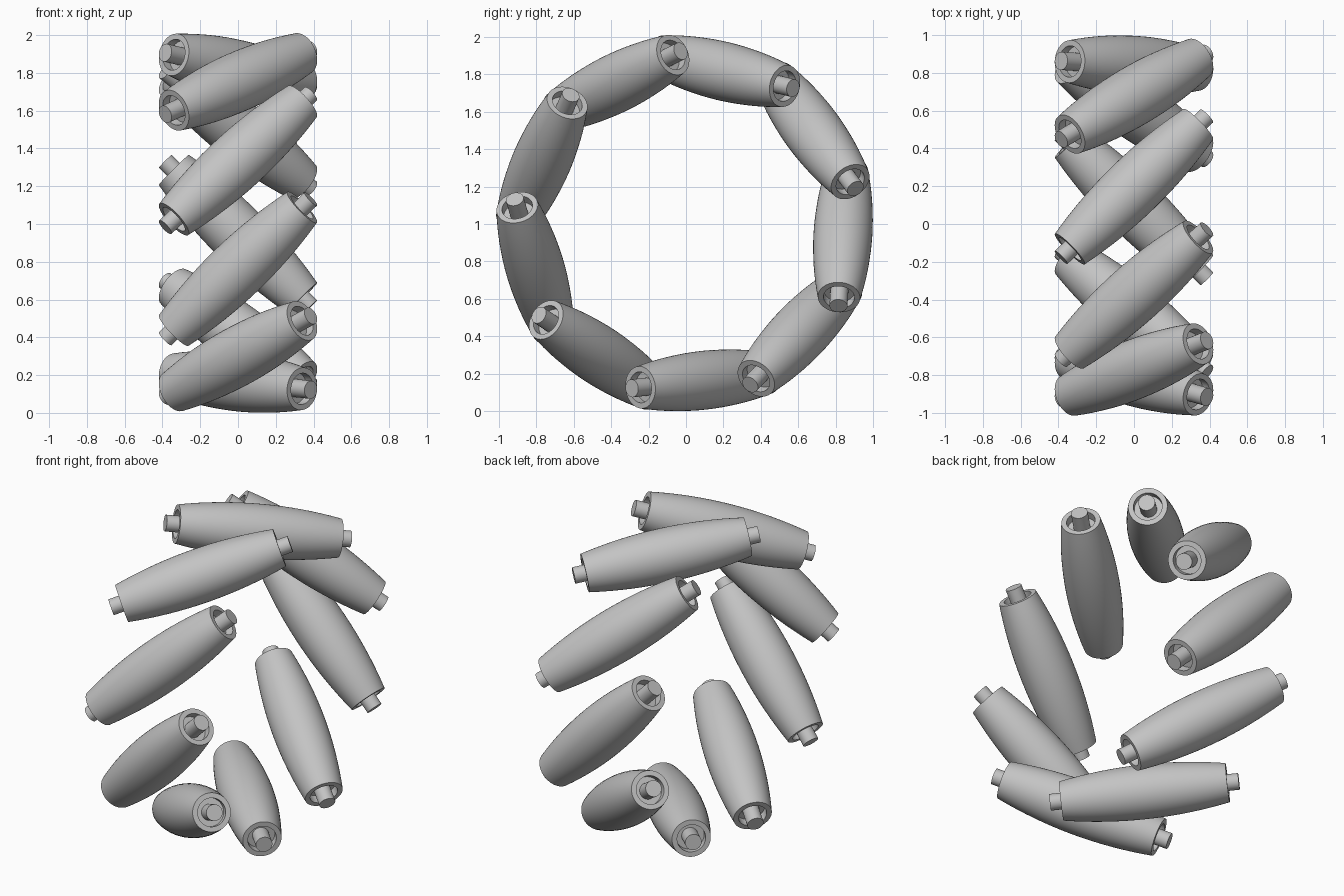
import bpy, bmesh, math
from mathutils import Matrix, Vector

if "Cube" in bpy.data.objects:
    bpy.data.objects.remove(bpy.data.objects["Cube"])

ROLLERS = 9
RING_RADIUS = 0.84       # wheel centre to roller axis
FIRST_ANGLE = math.radians(36.4)
HALF_LENGTH = 0.48
MID_RADIUS, END_RADIUS = 0.157, 0.113
BORE_RADIUS, BORE_DEPTH = 0.083, 0.05
PIN_RADIUS, PIN_HALF = 0.048, 0.545
SIDES = 48

grey = bpy.data.materials.new("plain grey")
grey.use_nodes = True
colour = (0.55, 0.55, 0.55, 1)
grey.diffuse_color = colour
grey.node_tree.nodes["Principled BSDF"].inputs["Base Color"].default_value = colour


def lathe(name, profile):
    """Spin a (radius, height) profile about local z into a mesh."""
    bm = bmesh.new()
    verts = [bm.verts.new((r, 0, z)) for r, z in profile]
    edges = [bm.edges.new(pair) for pair in zip(verts, verts[1:])]
    bmesh.ops.spin(bm, geom=verts + edges, cent=(0, 0, 0), axis=(0, 0, 1),
                   angle=math.tau, steps=SIDES)
    bmesh.ops.remove_doubles(bm, verts=bm.verts, dist=0.0001)
    bmesh.ops.recalc_face_normals(bm, faces=bm.faces)
    mesh = bpy.data.meshes.new(name)
    bm.to_mesh(mesh)
    bm.free()
    mesh.materials.append(grey)
    return mesh


# Barrel roller with a recessed socket in each end
barrel = []
for i in range(17):
    t = i / 8 - 1
    barrel.append((MID_RADIUS - (MID_RADIUS - END_RADIUS) * t * t, HALF_LENGTH * t))
floor = HALF_LENGTH - BORE_DEPTH
lower = [(0, -floor), (BORE_RADIUS, -floor), (BORE_RADIUS, -HALF_LENGTH)]
upper = [(r, -z) for r, z in reversed(lower)]
roller_mesh = lathe("roller", lower + barrel + upper)

# Axle pin projecting from both ends
pin_mesh = lathe("axle_pin", [(0, -PIN_HALF), (PIN_RADIUS, -PIN_HALF),
                              (PIN_RADIUS, PIN_HALF), (0, PIN_HALF)])

# Ring of rollers, each slanted 45 degrees to the wheel axis
for i in range(ROLLERS):
    a = FIRST_ANGLE + i * math.tau / ROLLERS
    radial = Vector((0, math.cos(a), math.sin(a)))
    tangent = Vector((0, -math.sin(a), math.cos(a)))
    axis = (Vector((1, 0, 0)) - tangent).normalized()
    frame = Matrix((radial, axis.cross(radial), axis)).transposed().to_4x4()
    place = Matrix.Translation(radial * RING_RADIUS + Vector((0, 0, 1))) @ frame
    for name, mesh in (("roller", roller_mesh), ("axle_pin", pin_mesh)):
        obj = bpy.data.objects.new(f"{name}_{i + 1}", mesh)
        bpy.context.collection.objects.link(obj)
        obj.matrix_world = place

# Smooth barrels with crisp rims
bpy.ops.object.select_all(action="DESELECT")
for name in ("roller_1", "axle_pin_1"):
    obj = bpy.data.objects[name]
    obj.select_set(True)
    bpy.context.view_layer.objects.active = obj
bpy.ops.object.shade_smooth_by_angle(angle=math.radians(30))
